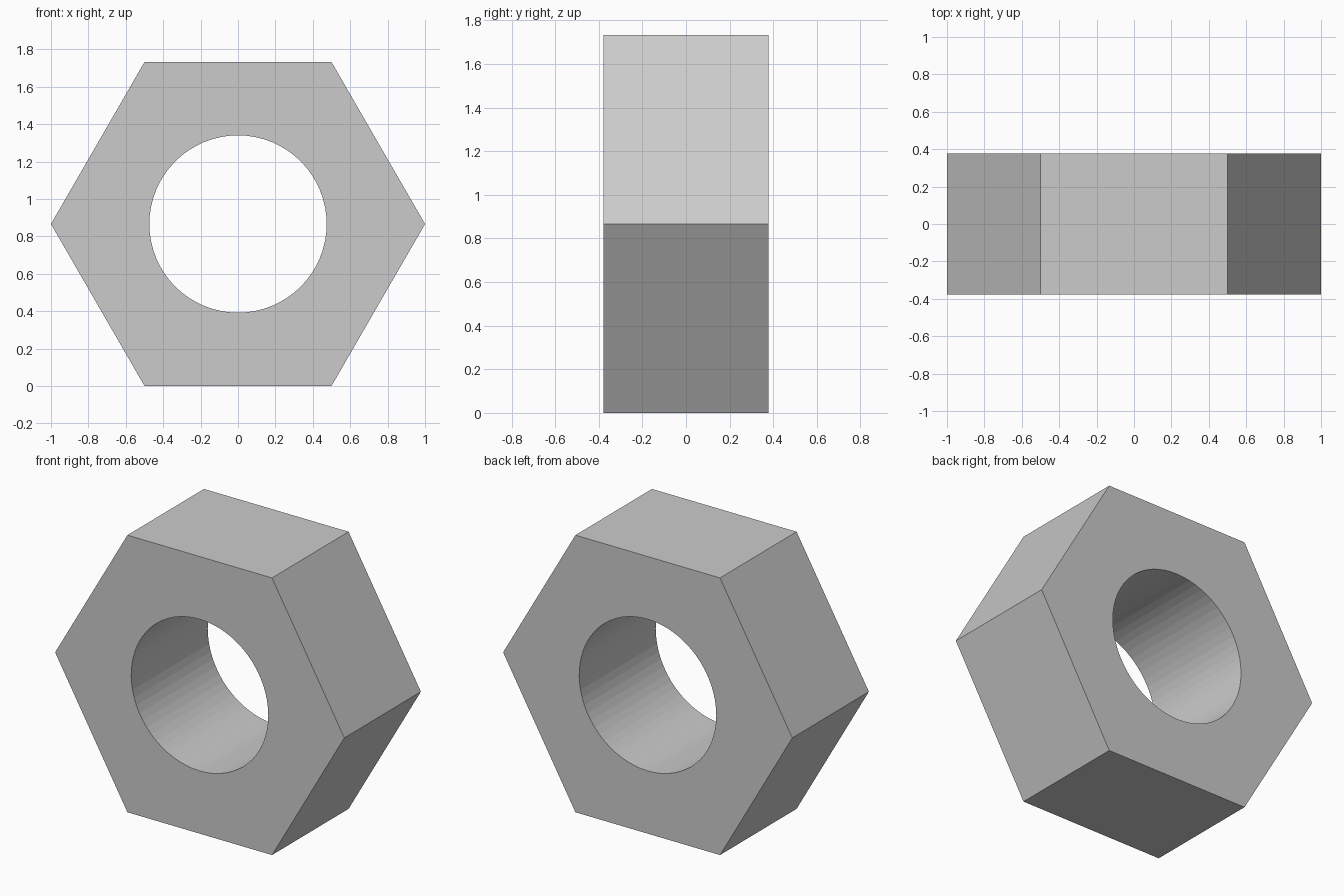
import bpy, bmesh
from math import sin, cos, pi, sqrt

if "Cube" in bpy.data.objects:
    bpy.data.objects.remove(bpy.data.objects["Cube"])

CENTRE_Z = sqrt(3) / 2
HALF_DEPTH = 0.378


def prism(name, sides, radius, half_depth):
    """Regular prism lying along y, with its first corner on +x."""
    bm = bmesh.new()
    ring = [bm.verts.new((radius * cos(2 * pi * i / sides), -half_depth,
                          CENTRE_Z + radius * sin(2 * pi * i / sides)))
            for i in range(sides)]
    front = bm.faces.new(ring)
    ext = bmesh.ops.extrude_face_region(bm, geom=[front], use_keep_orig=True)
    moved = [g for g in ext["geom"] if isinstance(g, bmesh.types.BMVert)]
    bmesh.ops.translate(bm, verts=moved, vec=(0, 2 * half_depth, 0))
    bmesh.ops.recalc_face_normals(bm, faces=bm.faces)
    mesh = bpy.data.meshes.new(name)
    bm.to_mesh(mesh)
    bm.free()
    obj = bpy.data.objects.new(name, mesh)
    bpy.context.collection.objects.link(obj)
    return obj


# Hexagonal body
nut = prism("hex_nut", 6, 1.0, HALF_DEPTH)

# Round through hole
cutter = prism("hole_cutter", 64, 0.474, HALF_DEPTH + 0.2)
cutter.hide_render = True
hole = nut.modifiers.new("hole", "BOOLEAN")
hole.operation = "DIFFERENCE"
hole.solver = "EXACT"
hole.object = cutter

# Bake the hole and drop the cutter
bpy.context.view_layer.objects.active = nut
bpy.ops.object.modifier_apply(modifier=hole.name)
bpy.data.objects.remove(cutter)
